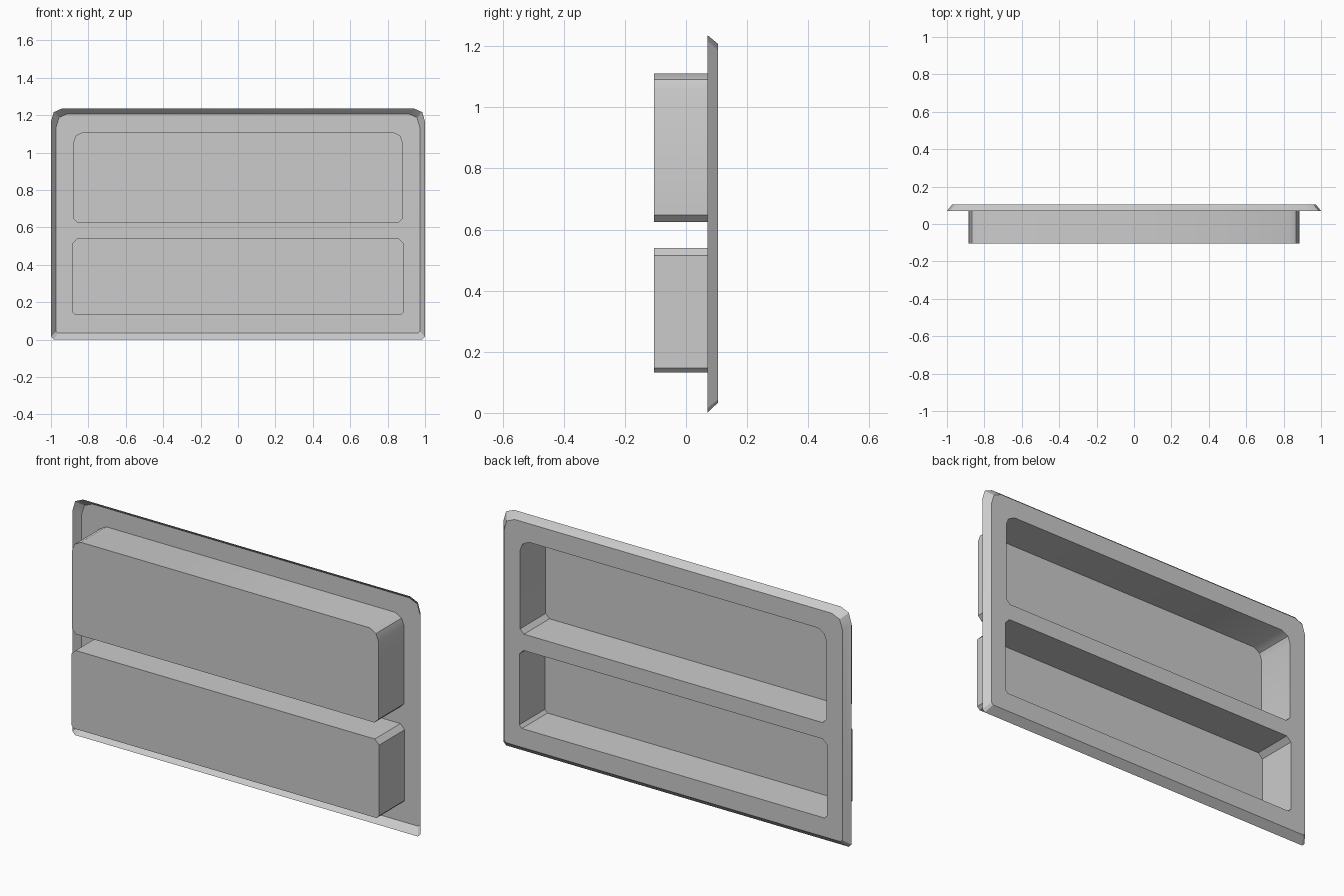
import bpy
import bmesh

cube = bpy.data.objects.get("Cube")
if cube:
    bpy.data.objects.remove(cube, do_unlink=True)

# One plain grey for the whole pressed sheet
GREY = (0.6, 0.6, 0.6, 1.0)
grey = bpy.data.materials.new("plain_grey")
grey.use_nodes = True
grey.diffuse_color = GREY
grey.node_tree.nodes["Principled BSDF"].inputs["Base Color"].default_value = GREY

TRAY_Y, LIP_Y, PANEL_Y = -0.105, 0.07, 0.105


def outline(half_width, bottom, top, chamfer, corner):
    """Mirrored closed outline; corner holds offsets in from the top corner."""
    half = [(half_width - chamfer, bottom), (half_width, bottom + chamfer)]
    half += [(half_width - dx, top - dz) for dx, dz in corner]
    return half + [(-x, z) for x, z in reversed(half)]


def ring(bm, points, y):
    return [bm.verts.new((x, y, z)) for x, z in points]


def skin(bm, a, b):
    """Wall of quads between two matching rings."""
    for i in range(len(a)):
        j = (i + 1) % len(a)
        bm.faces.new((a[i], a[j], b[j], b[i]))


def loop_edges(bm, verts):
    pairs = zip(verts, verts[1:] + verts[:1])
    return [bm.edges.get(p) or bm.edges.new(p) for p in pairs]


def finish(bm, name):
    mesh = bpy.data.meshes.new(name)
    bm.to_mesh(mesh)
    bm.free()
    mesh.materials.append(grey)
    obj = bpy.data.objects.new(name, mesh)
    bpy.context.collection.objects.link(obj)
    bpy.ops.object.select_all(action='DESELECT')
    obj.select_set(True)
    bpy.context.view_layer.objects.active = obj
    bpy.ops.object.shade_smooth_by_angle(angle=0.52)


rim_corner = [(0, 0.07), (0.015, 0.02), (0.06, 0)]
upper_corner = [(0, 0.055), (0.013, 0.02), (0.05, 0)]
lower_corner = [(0, 0.025), (0.025, 0)]

trays = {
    "upper_tray": outline(0.88, 0.625, 1.11, 0.022, upper_corner),
    "lower_tray": outline(0.885, 0.132, 0.54, 0.015, lower_corner),
}

# Back panel with two openings and a sloping lip that flares forwards
bm = bmesh.new()
lip = ring(bm, outline(1.0, 0.0, 1.236, 0.015, rim_corner), LIP_Y)
edge = ring(bm, outline(0.972, 0.034, 1.207, 0.01, rim_corner), PANEL_Y)
skin(bm, edge, lip)
border = loop_edges(bm, edge)
for points in trays.values():
    border += loop_edges(bm, ring(bm, points, PANEL_Y))
filled = bmesh.ops.triangle_fill(bm, use_beauty=True, use_dissolve=False,
                                 edges=border, normal=(0, 1, 0))
for face in filled["geom"]:
    if isinstance(face, bmesh.types.BMFace):
        face.normal_update()
        if face.normal.y < 0:
            face.normal_flip()
finish(bm, "rimmed_panel")

# Trays pressed forwards, open at the back
for name, points in trays.items():
    bm = bmesh.new()
    floor = ring(bm, points, TRAY_Y)
    mouth = ring(bm, points, PANEL_Y)
    skin(bm, floor, mouth)
    bm.faces.new(list(reversed(floor)))
    finish(bm, name)
